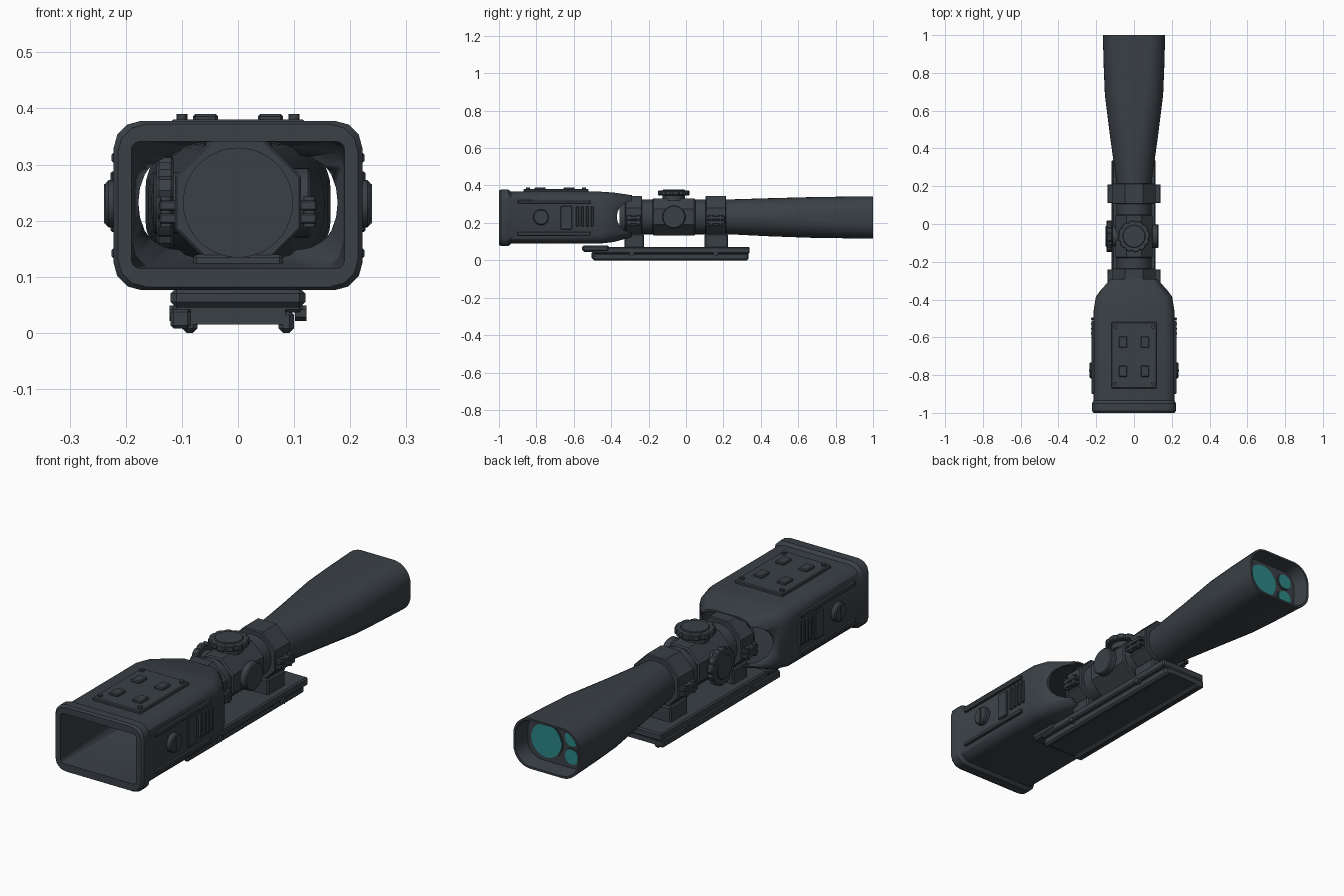
import bpy, bmesh, math
from mathutils import Matrix, Vector

if "Cube" in bpy.data.objects:
    bpy.data.objects.remove(bpy.data.objects["Cube"])


def material(name, color):
    m = bpy.data.materials.new(name)
    m.use_nodes = True
    m.diffuse_color = (*color, 1)
    m.node_tree.nodes["Principled BSDF"].inputs["Base Color"].default_value = (*color, 1)
    return m


BODY = material("dark slate", (0.042, 0.051, 0.061))
LENS = material("teal glass", (0.025, 0.24, 0.24))


def finish(name, bm, mat=BODY, smooth=30):
    bmesh.ops.recalc_face_normals(bm, faces=bm.faces)
    me = bpy.data.meshes.new(name)
    bm.to_mesh(me)
    bm.free()
    ob = bpy.data.objects.new(name, me)
    bpy.context.collection.objects.link(ob)
    me.materials.append(mat)
    bpy.ops.object.select_all(action="DESELECT")
    ob.select_set(True)
    bpy.context.view_layer.objects.active = ob
    if smooth:
        bpy.ops.object.shade_smooth_by_angle(angle=math.radians(smooth))
    return ob


def box(name, x, y, z, bevel=0.0):
    """Box from (min, max) pairs with optional chamfered edges."""
    bm = bmesh.new()
    bmesh.ops.create_cube(bm, size=1)
    for v in bm.verts:
        v.co = Vector([(a + b) / 2 + c * (b - a) for (a, b), c in zip((x, y, z), v.co)])
    if bevel:
        bmesh.ops.bevel(bm, geom=bm.edges[:], offset=bevel, segments=1, affect="EDGES")
    return finish(name, bm, smooth=0)


def rounded(y, zc, hw, hh, r, seg):
    """Rounded rectangle across the y axis."""
    pts = []
    for k, (sx, sz) in enumerate(((1, 1), (-1, 1), (-1, -1), (1, -1))):
        for i in range(seg + 1):
            a = math.pi / 2 * (k + i / seg)
            pts.append((sx * (hw - r) + r * math.cos(a), y, zc + sz * (hh - r) + r * math.sin(a)))
    return pts


def loft(name, rings, seg, closed=False, smooth=30):
    bm = bmesh.new()
    loops = [[bm.verts.new(p) for p in rounded(*r, seg)] for r in rings]
    pairs = list(zip(loops, loops[1:]))
    if closed:
        pairs.append((loops[-1], loops[0]))
    for a, b in pairs:
        for i in range(len(a)):
            j = (i + 1) % len(a)
            bm.faces.new((a[i], a[j], b[j], b[i]))
    if not closed:
        bm.faces.new(loops[0])
        bm.faces.new(loops[-1])
    bmesh.ops.remove_doubles(bm, verts=bm.verts, dist=0.00001)
    return finish(name, bm, smooth=smooth)


TURN = {"x": Matrix.Rotation(math.pi / 2, 3, "Y"),
        "y": Matrix.Rotation(-math.pi / 2, 3, "X"),
        "z": Matrix.Identity(3)}


def disc(name, loc, axis, r, depth, sides=32, spin=0.0, mat=BODY, teeth=0, bevel=0.0):
    """Prism centred on loc; teeth give it a gripped rim."""
    bm = bmesh.new()
    n = teeth * 4 or sides
    ring = []
    for i in range(n):
        rr = r * 0.92 if teeth and i % 4 == 3 else r
        a = 2 * math.pi * i / n + spin
        ring.append(bm.verts.new((rr * math.cos(a), rr * math.sin(a), -depth / 2)))
    base = bm.faces.new(ring)
    ext = bmesh.ops.extrude_face_region(bm, geom=[base])["geom"]
    top = [v for v in ext if isinstance(v, bmesh.types.BMVert)]
    bmesh.ops.translate(bm, verts=top, vec=(0, 0, depth))
    if bevel:
        caps = [e for e in bm.edges if abs(e.verts[0].co.z - e.verts[1].co.z) < 1e-6]
        bmesh.ops.bevel(bm, geom=caps, offset=bevel, segments=1, affect="EDGES")
    bmesh.ops.transform(bm, matrix=Matrix.Translation(loc) @ TURN[axis].to_4x4(), verts=bm.verts)
    return finish(name, bm, mat)


# Hollow display hood: outer skin front to back, then inner skin back to front
hood = loft("hood_shell", [
    (-1.0, .227, .214, .145, .05), (-.99, .227, .222, .151, .05),
    (-.95, .227, .222, .151, .05), (-.935, .228, .214, .139, .05),
    (-.46, .228, .214, .139, .05), (-.385, .23, .202, .132, .06),
    (-.29, .236, .13, .112, .06), (-.29, .236, .122, .104, .055),
    (-.385, .23, .188, .118, .05), (-.94, .228, .19, .113, .015),
    (-1.0, .228, .19, .113, .015)], 3, closed=True)

# Scooped openings in the sides of the hood's tapered rear
cutter = disc("scoop_cutter", (0, -.285, .232), "x", .085, .6, 20)
cutter.hide_render = True
mod = hood.modifiers.new("scoop", "BOOLEAN")
mod.object = cutter
mod.solver = "EXACT"
bpy.context.view_layer.objects.active = hood
bpy.ops.object.modifier_apply(modifier=mod.name)
bpy.data.objects.remove(cutter)

# Control pad on top of the hood
box("control_pad", (-.12, .12), (-.87, -.52), (.36, .38), .004)
for sx in (-1, 1):
    for y in (-.78, -.625):
        box("pad_button", (sx * .058 - .022, sx * .058 + .022), (y - .03, y + .03), (.37, .39), .004)
    for y in (-.845, -.545):
        disc("pad_screw", (sx * .1, y, .382), "z", .01, .016, 12)

# Side details, mirrored
for sx in (-1, 1):
    def side(name, out, y, z, bevel=0.003):
        box(name, tuple(sorted((sx * .2, sx * out))), y, z, bevel)
    for z in (.142, .312):
        side("side_strip", .225, (-.9, -.51), (z - .009, z + .009))
    side("side_panel", .222, (-.67, -.61), (.165, .29))
    for i in range(4):
        y = -.587 + i * .026
        side("side_slat", .227, (y, y + .014), (.18, .288))
    disc("side_dial", (sx * .218, -.775, .23), "x", .042, .036, 28, bevel=.005)
    side("dial_slot", .239, (-.78, -.77), (.195, .265), 0)

# Main tube, eyepiece and turret block
ZC = .232
disc("main_tube", (0, -.05, ZC), "y", .093, .58, 40)
disc("eyepiece_lens", (0, -.34, ZC), "y", .098, .03, 40)
disc("turret_block", (0, -.065, ZC), "y", .107, .23, 8, math.pi / 8, bevel=.006)
disc("turret_base", (0, -.065, .335), "z", .06, .03, 32)
disc("top_turret", (0, -.065, .36), "z", .085, .026, teeth=12, bevel=.004)
disc("top_turret_cap", (0, -.065, .372), "z", .06, .012, 32, bevel=.003)
disc("side_turret_stem", (-.105, -.065, ZC), "x", .055, .04, 32)
disc("side_turret", (-.13, -.065, ZC), "x", .083, .03, teeth=12, bevel=.004)
disc("side_turret_cap", (-.146, -.065, ZC), "x", .055, .01, 32, bevel=.003)
disc("battery_cap", (.112, -.065, ZC), "x", .062, .036, 32, bevel=.005)

# Clamp rings with split tabs, bolts and legs
for y0, y1 in ((-.325, -.235), (.105, .215)):
    ym = (y0 + y1) / 2
    disc("clamp_ring", (0, ym, ZC), "y", .122, y1 - y0, 8, math.pi / 8, bevel=.004)
    box("clamp_leg", (-.08, .08), (y0 - .005, y1 + .01), (.065, .14), .006)
    for sx in (-1, 1):
        for z0, z1 in ((.195, .213), (.218, .236)):
            box("clamp_tab", tuple(sorted((sx * .1, sx * .14))), (y0 + .005, y1 - .005), (z0, z1), .003)
        for y in (ym - .025, ym + .025):
            disc("clamp_bolt", (sx * .128, y, .216), "z", .011, .054, 12)

# Flared objective housing with a recessed mouth
loft("objective_housing", [
    (.21, ZC, .093, .093, .092), (.25, ZC, .097, .094, .092),
    (.45, .23, .125, .102, .1), (.68, .229, .154, .109, .095),
    (.82, .229, .16, .111, .09), (1.0, .229, .165, .113, .085),
    (1.0, .229, .156, .104, .078), (.93, .229, .142, .095, .07)], 8)

# Objective lenses, one large and two small
for name, x, z, r in (("large", .045, .229, .076), ("upper", -.082, .27, .034),
                      ("lower", -.082, .188, .034)):
    disc(name + "_lens_rim", (x, .931, z), "y", r + .005, .006)
    disc(name + "_lens", (x, .932, z), "y", r, .008, mat=LENS)

# Mounting rail with dovetail jaws
box("rail_front_plate", (-.12, .12), (-.555, -.41), (.045, .08), .01)
box("rail_plate", (-.115, .115), (-.5, .34), (.036, .072), .006)
box("rail_core", (-.085, .085), (-.5, .335), (.015, .045))
for sx in (-1, 1):
    box("rail_jaw", tuple(sorted((sx * .072, sx * .1))), (-.5, .335), (0, .04), .008)
    for y in (-.29, .16):
        disc("rail_bolt", (sx * .112, y, .035), "x", .014, .02, 6)
box("rail_clamp_bar", (-.12, -.085), (-.505, .335), (.008, .042), .005)
